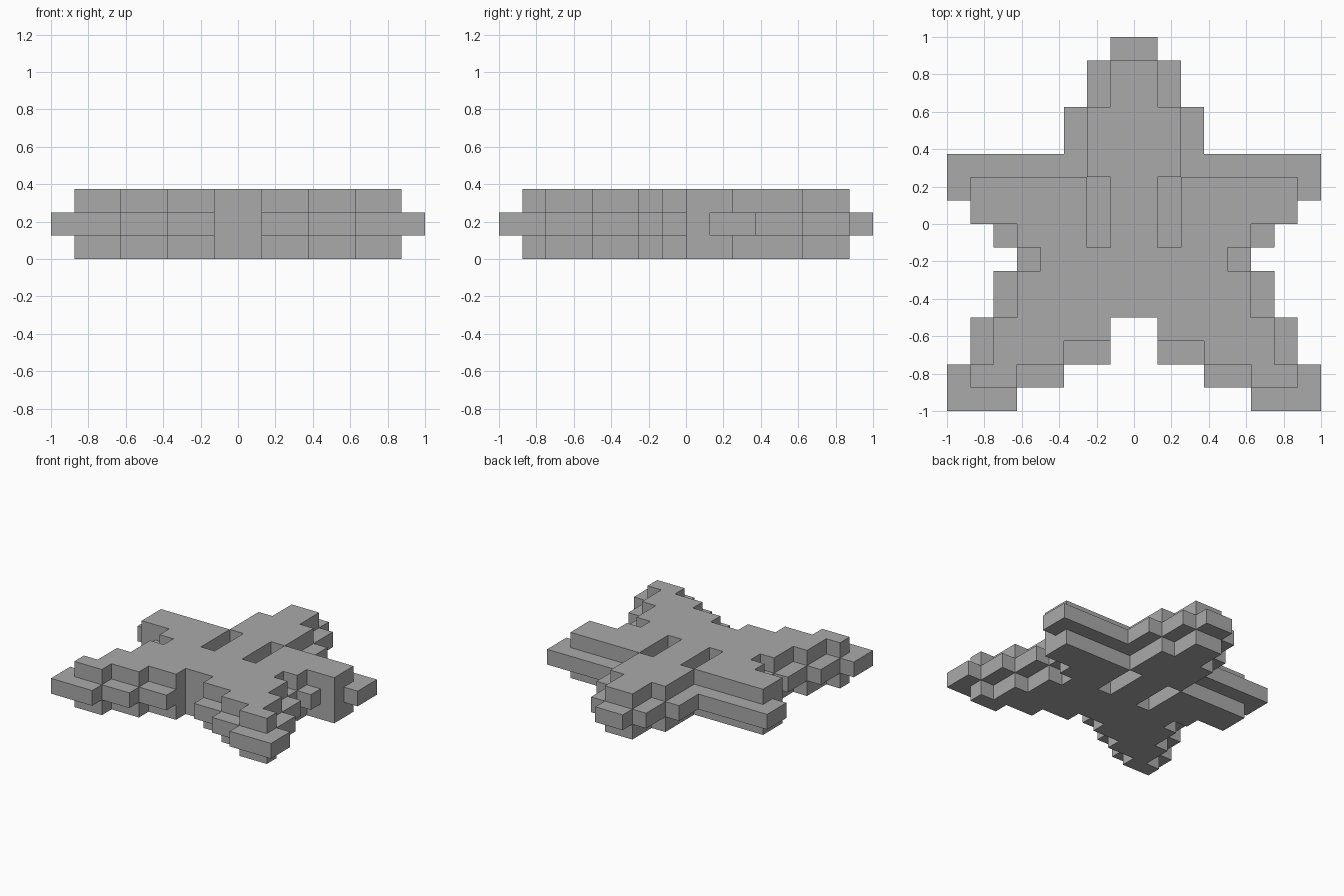
import bpy
import bmesh
from mathutils import Vector

cube = bpy.data.objects.get("Cube")
if cube:
    bpy.data.objects.remove(cube, do_unlink=True)

UNIT = 0.125  # edge of one block

# Half outlines, front to back: (rows deep, inner edge, outer edge) in blocks
CORE = [(1, 5, 8), (1, 3, 8), (2, 1, 7), (2, 0, 6), (1, 0, 5), (1, 0, 6),
        (1, 0, 7), (2, 0, 8), (2, 0, 3), (2, 0, 2), (1, 0, 1)]
SHELL = [(1, 5, 7), (1, 3, 6), (1, 1, 6), (2, 0, 5), (1, 0, 4), (1, 0, 5),
         (2, 0, 7), (3, 0, 2), (2, 0, 1)]


def layer(rows, start, level):
    """Blocks of one mirrored star layer."""
    cells = set()
    y = start
    for depth, inner, outer in rows:
        for j in range(y, y + depth):
            for i in range(inner, outer):
                cells |= {(i, j, level), (-i - 1, j, level)}
        y += depth
    return cells


# Wide middle layer between two smaller layers
blocks = layer(CORE, -8, 1) | layer(SHELL, -7, 0) | layer(SHELL, -7, 2)

# Eye slots sunk into the top and bottom layers
for level in (0, 2):
    for j in range(-1, 2):
        blocks -= {(1, j, level), (-2, j, level)}

# Skin the blocks with outside faces only
bm = bmesh.new()
for cell in blocks:
    centre = Vector(cell) + Vector((0.5, 0.5, 0.5))
    for axis in range(3):
        for sign in (-1, 1):
            near = list(cell)
            near[axis] += sign
            if tuple(near) in blocks:
                continue
            n, u = Vector(), Vector()
            n[axis] = sign / 2
            u[(axis + 1) % 3] = 0.5
            v = n.cross(u) * 2
            corners = (n - u - v, n + u - v, n + u + v, n - u + v)
            bm.faces.new([bm.verts.new((centre + c) * UNIT) for c in corners])

# Weld and merge coplanar squares into large flat faces
bmesh.ops.remove_doubles(bm, verts=bm.verts[:], dist=0.001)
bmesh.ops.dissolve_limit(bm, angle_limit=0.01, verts=bm.verts[:], edges=bm.edges[:])
mesh = bpy.data.meshes.new("star_body")
bm.to_mesh(mesh)
bm.free()

# Plain grey finish
grey = bpy.data.materials.new("plain_grey")
grey.use_nodes = True
colour = (0.4, 0.4, 0.4, 1)
grey.diffuse_color = colour
grey.node_tree.nodes["Principled BSDF"].inputs["Base Color"].default_value = colour
mesh.materials.append(grey)

star = bpy.data.objects.new("star_body", mesh)
bpy.context.collection.objects.link(star)
